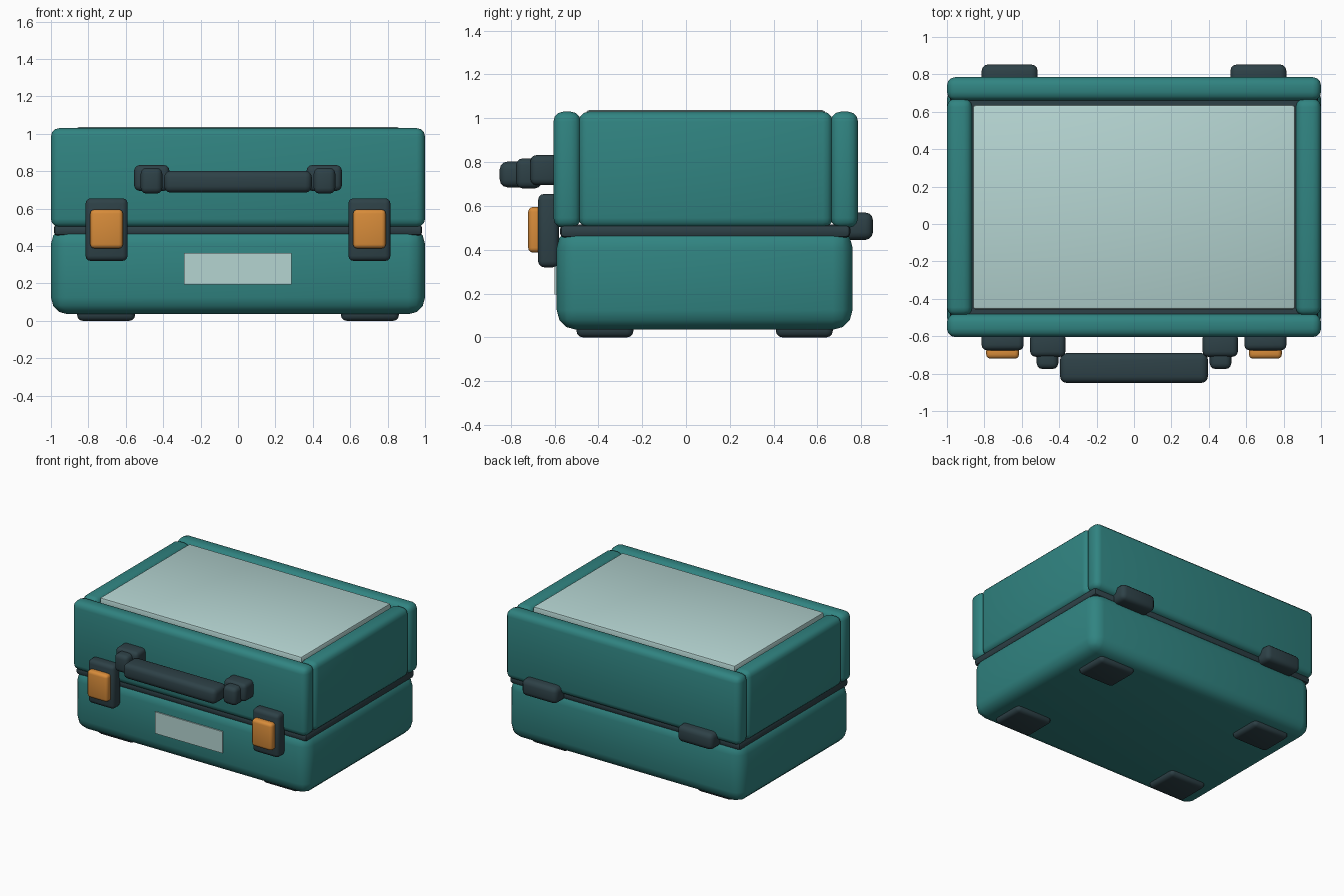
import bpy
import bmesh
import math
from mathutils import Vector

old = bpy.data.objects.get("Cube")
if old:
    bpy.data.objects.remove(old, do_unlink=True)


def make_material(name, rgb):
    mat = bpy.data.materials.new(name)
    mat.use_nodes = True
    mat.diffuse_color = (*rgb, 1)
    mat.node_tree.nodes["Principled BSDF"].inputs["Base Color"].default_value = (*rgb, 1)
    return mat


teal = make_material("teal shell", (0.03, 0.23, 0.22))
dark = make_material("dark rubber", (0.027, 0.053, 0.063))
amber = make_material("orange latch", (0.68, 0.26, 0.042))
pale = make_material("pale panel", (0.46, 0.66, 0.64))


def rounded_box(name, xs, ys, zs, mat, radius=0.0, segments=3):
    """Box spanning the given ranges, with all edges rounded."""
    low, high = (Vector(p) for p in zip(xs, ys, zs))
    bm = bmesh.new()
    bmesh.ops.create_cube(bm, size=1)
    size, centre = high - low, (low + high) / 2
    for v in bm.verts:
        v.co = Vector(c * s for c, s in zip(v.co, size))
    if radius:
        bmesh.ops.bevel(bm, geom=bm.edges[:], offset=radius, segments=segments,
                        profile=0.5, affect='EDGES', clamp_overlap=True)
    mesh = bpy.data.meshes.new(name)
    bm.to_mesh(mesh)
    bm.free()
    mesh.materials.append(mat)
    obj = bpy.data.objects.new(name, mesh)
    obj.location = centre
    bpy.context.collection.objects.link(obj)
    bpy.ops.object.select_all(action='DESELECT')
    obj.select_set(True)
    bpy.context.view_layer.objects.active = obj
    bpy.ops.object.shade_smooth_by_angle(angle=math.radians(40))
    return obj


def pair(name, xs, *args, **kwargs):
    """The same box on the left (+x) and right (-x)."""
    rounded_box("left_" + name, xs, *args, **kwargs)
    rounded_box("right_" + name, (-xs[1], -xs[0]), *args, **kwargs)


# Lower case and the seam it closes on
rounded_box("base_shell", (-1, 1), (-0.59, 0.76), (0.035, 0.5), teal, 0.09)
rounded_box("seam_gasket", (-0.985, 0.985), (-0.575, 0.75), (0.455, 0.515), dark, 0.02, 2)

# Lid walls
rounded_box("lid_front_wall", (-1, 1), (-0.605, -0.48), (0.5, 1.03), teal, 0.045)
rounded_box("lid_back_wall", (-1, 1), (0.66, 0.785), (0.5, 1.03), teal, 0.045)
pair("lid_side_wall", (0.865, 1), (-0.49, 0.67), (0.5, 1.03), teal, 0.045)

# Lid top: panel resting in a dark seal
rounded_box("panel_seal", (-0.9, 0.9), (-0.52, 0.7), (0.92, 0.985), dark)
rounded_box("top_panel", (-0.862, 0.862), (-0.457, 0.637), (0.95, 1.037), pale, 0.015, 2)

# Feet
for end, ys in (("front", (-0.5, -0.24)), ("back", (0.41, 0.67))):
    pair(end + "_foot", (0.55, 0.86), ys, (0, 0.08), dark, 0.03)

# Hinges
pair("hinge", (0.515, 0.815), (0.71, 0.853), (0.445, 0.57), dark, 0.035)

# Latches
pair("latch_plate", (0.59, 0.815), (-0.675, -0.58), (0.32, 0.655), dark, 0.028)
pair("latch_lever", (0.615, 0.79), (-0.72, -0.655), (0.387, 0.595), amber, 0.022)

# Carry handle
pair("handle_mount", (0.367, 0.555), (-0.71, -0.58), (0.695, 0.832), dark, 0.028)
pair("handle_pivot", (0.405, 0.52), (-0.775, -0.66), (0.68, 0.817), dark, 0.03)
rounded_box("handle_grip", (-0.395, 0.395), (-0.85, -0.69), (0.685, 0.802), dark, 0.035)

# Name plate, left blank
rounded_box("front_plate", (-0.29, 0.285), (-0.599, -0.59), (0.195, 0.362), pale)
